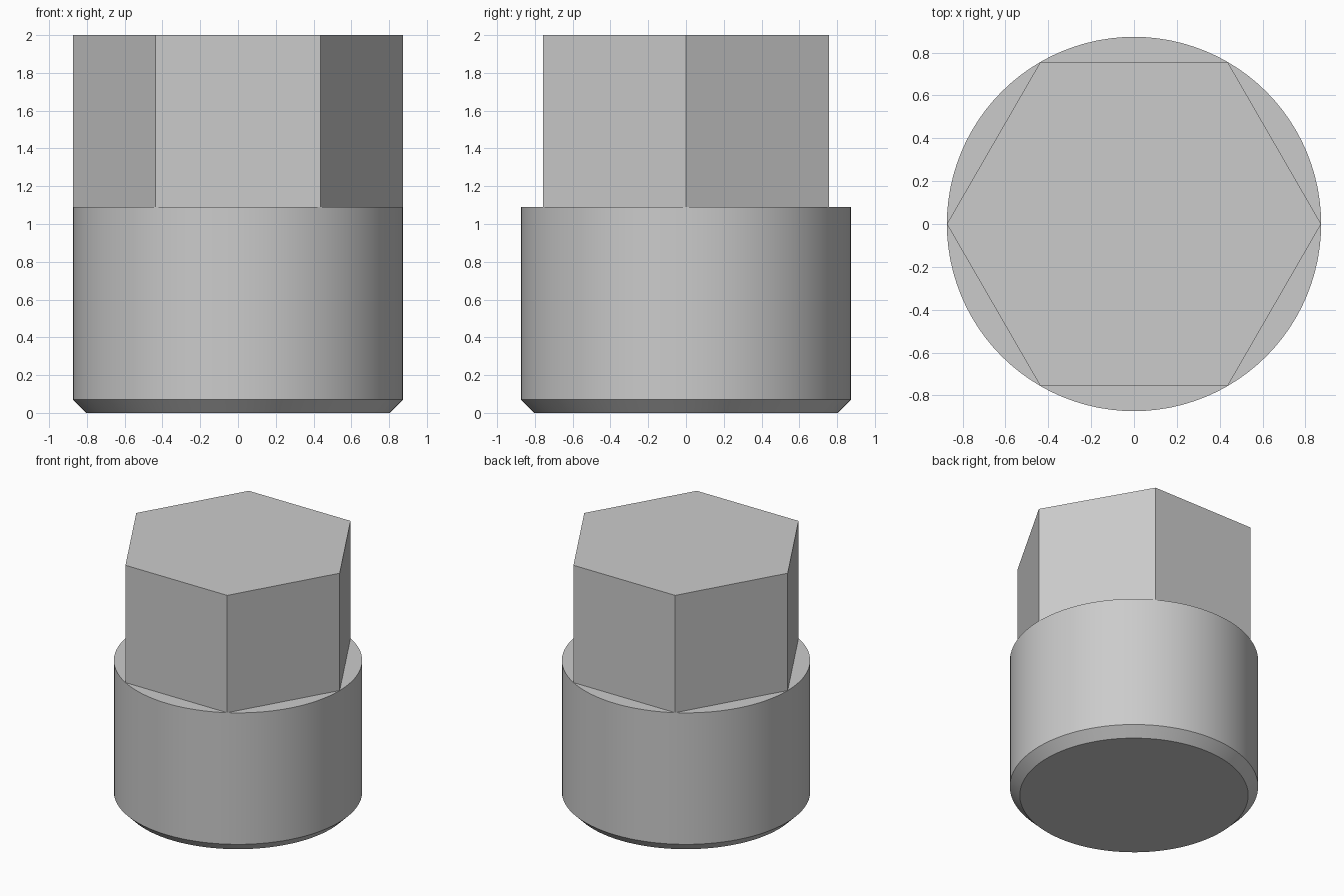
import bpy
import bmesh
import math

RADIUS = 0.873

cube = bpy.data.objects.get("Cube")
if cube:
    bpy.data.objects.remove(cube, do_unlink=True)

metal = bpy.data.materials.new("light_grey_metal")
metal.use_nodes = True
metal.diffuse_color = (0.6, 0.6, 0.6, 1)
metal.node_tree.nodes["Principled BSDF"].inputs["Base Color"].default_value = (0.6, 0.6, 0.6, 1)


def turned_part(name, profile, sides):
    """Stack rings of (radius, z) into a closed solid; first corner on +x."""
    bm = bmesh.new()
    rings = []
    for radius, z in profile:
        angles = [math.tau * i / sides for i in range(sides)]
        rings.append([bm.verts.new((radius * math.cos(a), radius * math.sin(a), z)) for a in angles])
    for low, high in zip(rings, rings[1:]):
        for i in range(sides):
            j = (i + 1) % sides
            bm.faces.new((low[i], low[j], high[j], high[i]))
    bm.faces.new(rings[0][::-1])
    bm.faces.new(rings[-1])
    mesh = bpy.data.meshes.new(name)
    bm.to_mesh(mesh)
    bm.free()
    mesh.materials.append(metal)
    part = bpy.data.objects.new(name, mesh)
    bpy.context.collection.objects.link(part)
    return part


# Round body with a chamfered lower edge
body = turned_part("round_body", [(RADIUS - 0.07, 0), (RADIUS, 0.07), (RADIUS, 1.09)], 96)
bpy.ops.object.select_all(action="DESELECT")
body.select_set(True)
bpy.context.view_layer.objects.active = body
bpy.ops.object.shade_smooth_by_angle(angle=math.radians(30))

# Hexagonal head, seated a little way into the body
turned_part("hex_head", [(RADIUS, 0.75), (RADIUS, 2)], 6)
